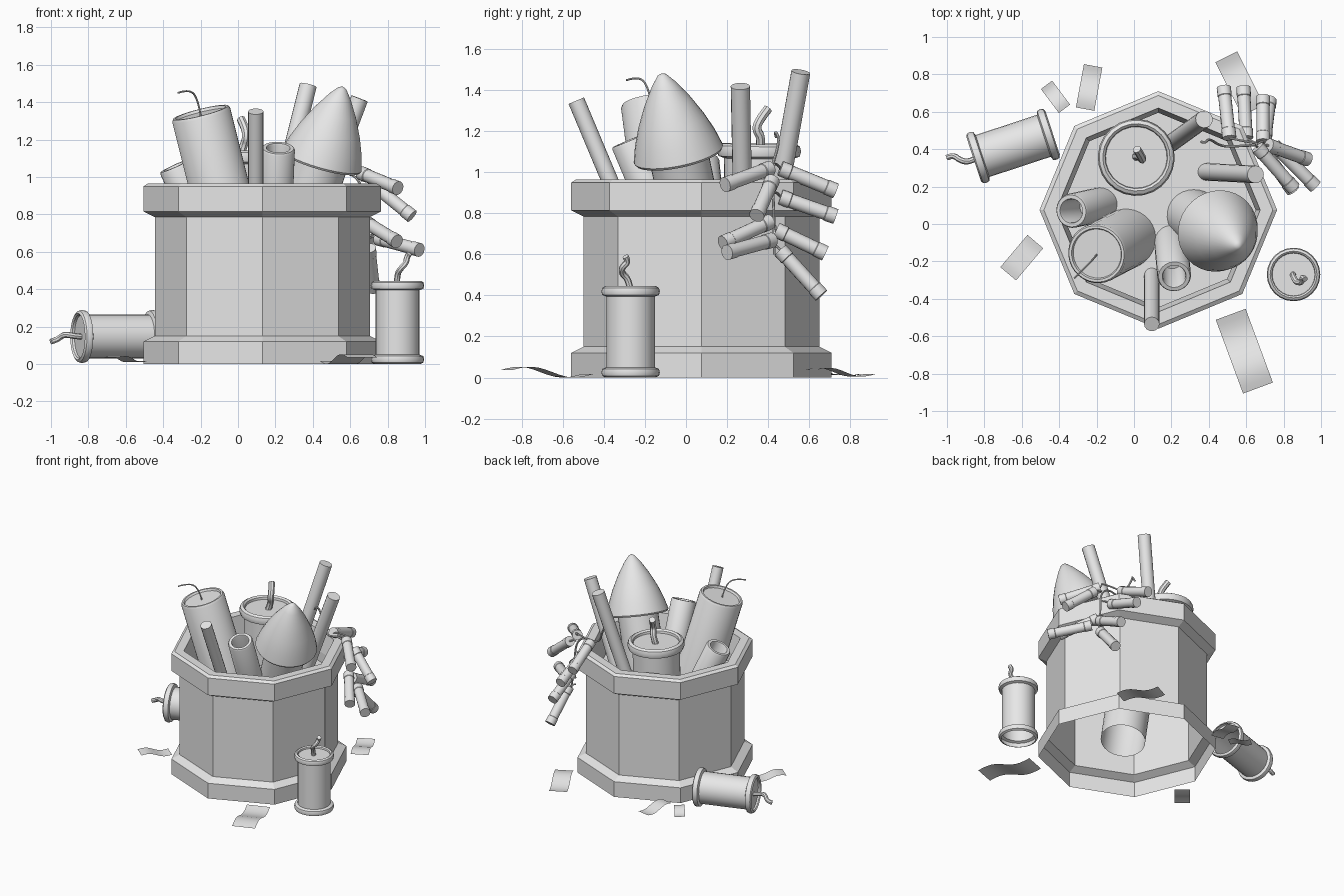
import bpy, bmesh, math
from mathutils import Vector, Matrix

if "Cube" in bpy.data.objects:
    bpy.data.objects.remove(bpy.data.objects["Cube"])

grey = bpy.data.materials.new("plain_grey")
grey.diffuse_color = (0.8, 0.8, 0.8, 1)
grey.use_nodes = True
grey.node_tree.nodes["Principled BSDF"].inputs["Base Color"].default_value = grey.diffuse_color


def finish(ob, smooth=True):
    ob.data.materials.clear()
    ob.data.materials.append(grey)
    bpy.ops.object.select_all(action='DESELECT')
    ob.select_set(True)
    bpy.context.view_layer.objects.active = ob
    if smooth:
        bpy.ops.object.shade_smooth_by_angle(angle=math.radians(35))
    return ob


def add_mesh(name, bm, smooth=True):
    me = bpy.data.meshes.new(name)
    bm.to_mesh(me)
    bm.free()
    ob = bpy.data.objects.new(name, me)
    bpy.context.collection.objects.link(ob)
    return finish(ob, smooth)


def lathe(name, profile, loc, axis=(0, 0, 1), segs=24, smooth=True):
    """Spin (radius, height) points about an axis starting at loc."""
    bm = bmesh.new()
    mat = Matrix.Translation(loc) @ Vector(axis).to_track_quat('Z', 'Y').to_matrix().to_4x4()
    rings = []
    for r, h in profile:
        n = 1 if r == 0 else segs
        rings.append([bm.verts.new(mat @ Vector((r * math.cos(2 * math.pi * k / segs),
                                                 r * math.sin(2 * math.pi * k / segs), h)))
                      for k in range(n)])
    for a, b in zip(rings, rings[1:]):
        for k in range(segs):
            j = (k + 1) % segs
            if len(a) == 1:
                bm.faces.new((a[0], b[j], b[k]))
            elif len(b) == 1:
                bm.faces.new((a[k], a[j], b[0]))
            else:
                bm.faces.new((a[k], a[j], b[j], b[k]))
    return add_mesh(name, bm, smooth)


def hang(name, profile, top, axis, length, segs=24):
    """Lathe placed by the centre of its top end."""
    d = Vector(axis).normalized()
    return lathe(name, profile, Vector(top) - d * length, d, segs)


def cord(name, points, radius):
    cu = bpy.data.curves.new(name, 'CURVE')
    cu.dimensions = '3D'
    cu.bevel_depth = radius
    cu.bevel_resolution = 2
    cu.resolution_u = 5
    cu.use_fill_caps = True
    sp = cu.splines.new('NURBS')
    sp.points.add(len(points) - 1)
    for p, co in zip(sp.points, points):
        p.co = (*co, 1)
    sp.use_endpoint_u = True
    sp.order_u = 3
    ob = bpy.data.objects.new(name, cu)
    bpy.context.collection.objects.link(ob)
    bpy.ops.object.select_all(action='DESELECT')
    ob.select_set(True)
    bpy.context.view_layer.objects.active = ob
    bpy.ops.object.convert(target='MESH')
    finish(bpy.context.view_layer.objects.active)


# Eight-sided tub with foot, thick rim and raised floor
lathe("tub", [(.635, 0), (.635, .12), (.575, .15), (.575, .785), (.635, .815), (.635, .95),
              (.612, .965), (.545, .965), (.52, .82), (.52, .74), (0, .74)],
      (.13, .075, 0), segs=8, smooth=False)


# Rimmed cans: standing, lying and a large one in the tub
def can(name, base, axis, s=1.0):
    prof = [(.122, 0), (.138, .008), (.143, .024), (.138, .042), (.118, .05), (.118, .395),
            (.138, .402), (.143, .42), (.138, .437), (.125, .445), (.116, .437), (.114, .425), (0, .425)]
    lathe(name, [(r * s, h * s) for r, h in prof], base, axis, 24)


can("standing_can", (.853, -.27, 0), (0, 0, 1))
cord("standing_can_fuse", [(.85, -.27, .42), (.85, -.28, .48), (.87, -.315, .51),
                           (.9, -.31, .54), (.9, -.28, .565), (.915, -.295, .59)], .016)
can("lying_can", (-.435, .487, .147), (-.41, -.135, 0))
cord("lying_can_fuse", [(-.83, .36, .145), (-.88, .33, .15), (-.93, .34, .16),
                        (-.965, .37, .13), (-1.0, .355, .12)], .016)
can("large_can", (0, .35, .5), (.02, .01, 1), 1.44)
cord("large_can_fuse", [(.01, .36, 1.1), (.03, .37, 1.17), (.045, .34, 1.21),
                        (.04, .36, 1.26), (.015, .4, 1.31)], .023)

# Leaning cylinder with sunken lid and curled fuse
hang("leaning_cylinder", [(.16, 0), (.16, 1.23), (.152, 1.245), (.138, 1.245), (.132, 1.23), (0, 1.23)],
     (-.2, -.16, 1.345), (-.25, -.13, 1), 1.245, 32)
cord("leaning_cylinder_fuse", [(-.2, -.165, 1.33), (-.215, -.185, 1.42), (-.26, -.23, 1.47),
                               (-.32, -.29, 1.45)], .005)

# Rocket with pointed nose
lathe("rocket_nose", [(0, 0), (.215, 0), (.222, .012), (.2, .09), (.165, .18), (.115, .28),
                      (.06, .37), (.022, .418), (0, .428)], (.445, -.035, 1.08), (.11, -.08, .385), 32)
hang("rocket_body", [(0, 0), (.145, 0), (.145, .55)], (.445, -.035, 1.08), (.13, -.08, .385), .55, 32)


# Open hollow tubes
def tube(name, top, axis, r):
    hang(name, [(r, 0), (r, .49), (r - .006, .5), (r - .026, .5), (r - .03, .49), (r - .03, .25), (0, .25)],
         top, axis, .5)


tube("left_tube", (-.335, .07, 1.06), (-.45, -.1, 1), .092)
tube("front_tube", (.215, -.28, 1.155), (.04, -.42, 1), .09)

# Slim rods
for name, top, axis, r in (("front_rod", (.095, -.535, 1.35), (0, -.42, 1), .041),
                           ("back_rod", (.375, .56, 1.49), (.25, .18, 1), .047),
                           ("right_rod", (.65, .265, 1.42), (.38, -.02, 1), .047)):
    hang(name, [(0, 0), (r, 0), (r, .75), (0, .75)], top, axis, .75, 16)

# Bunch of small crackers hanging over the rim: inner end, outer end
crackers = [((.66, .41, 1.02), (.855, .19, .94)), ((.51, .46, 1.02), (.48, .73, .91)),
            ((.72, .42, .96), (.93, .345, .79)), ((.6, .46, .88), (.585, .73, .785)),
            ((.68, .41, .76), (.85, .18, .655)), ((.75, .42, .67), (.97, .2, .61)),
            ((.69, .44, .72), (.69, .68, .605)), ((.7, .46, .62), (.725, .66, .4))]
spine = Vector((.64, .43, 0))
for i, (a, b) in enumerate(crackers):
    a, b = Vector(a), Vector(b)
    n = (b - a).length
    lathe(f"cracker_{i + 1}", [(0, 0), (.038, 0), (.038, .05), (.035, .053), (.035, n - .053),
                               (.038, n - .05), (.038, n), (0, n)], a, b - a, 16)
    cord(f"cracker_fuse_{i + 1}", [a, (a + Vector((spine.x, spine.y, a.z + .05))) / 2,
                                   (spine.x + .02, spine.y, a.z + .02)], .006)
cord("cracker_string", [(.36, .44, 1.17), (.38, .43, 1.21), (.4, .46, 1.16), (.47, .41, 1.0),
                        (.6, .42, 1.03), (.67, .42, .95), (.67, .43, .8), (.7, .43, .6)], .007)


# Wavy paper scraps on the ground: centre, long direction, length, width
def scrap(name, centre, direction, length, width):
    d = Vector(direction).normalized()
    side = Vector((-d.y, d.x))
    bm = bmesh.new()
    rows = []
    for i in range(13):
        t = i / 12 - .5
        z = .026 + .05 * length * math.sin(t * 2 * math.pi) + .02 * t
        rows.append([bm.verts.new((*(Vector(centre) + d * t * length + side * s * width), z))
                     for s in (-.5, .5)])
    for p, q in zip(rows, rows[1:]):
        bm.faces.new((p[0], q[0], q[1], p[1]))
    add_mesh(name, bm)


scrap("scrap_1", (-.42, .68), (18, -24), .16, .075)
scrap("scrap_2", (-.24, .73), (-8, -43), .235, .1)
scrap("scrap_3", (-.6, -.18), (-27, -32), .225, .11)
scrap("scrap_4", (.59, -.68), (27, -73), .42, .17)
scrap("scrap_5", (.565, .75), (15, -30), .32, .13)
